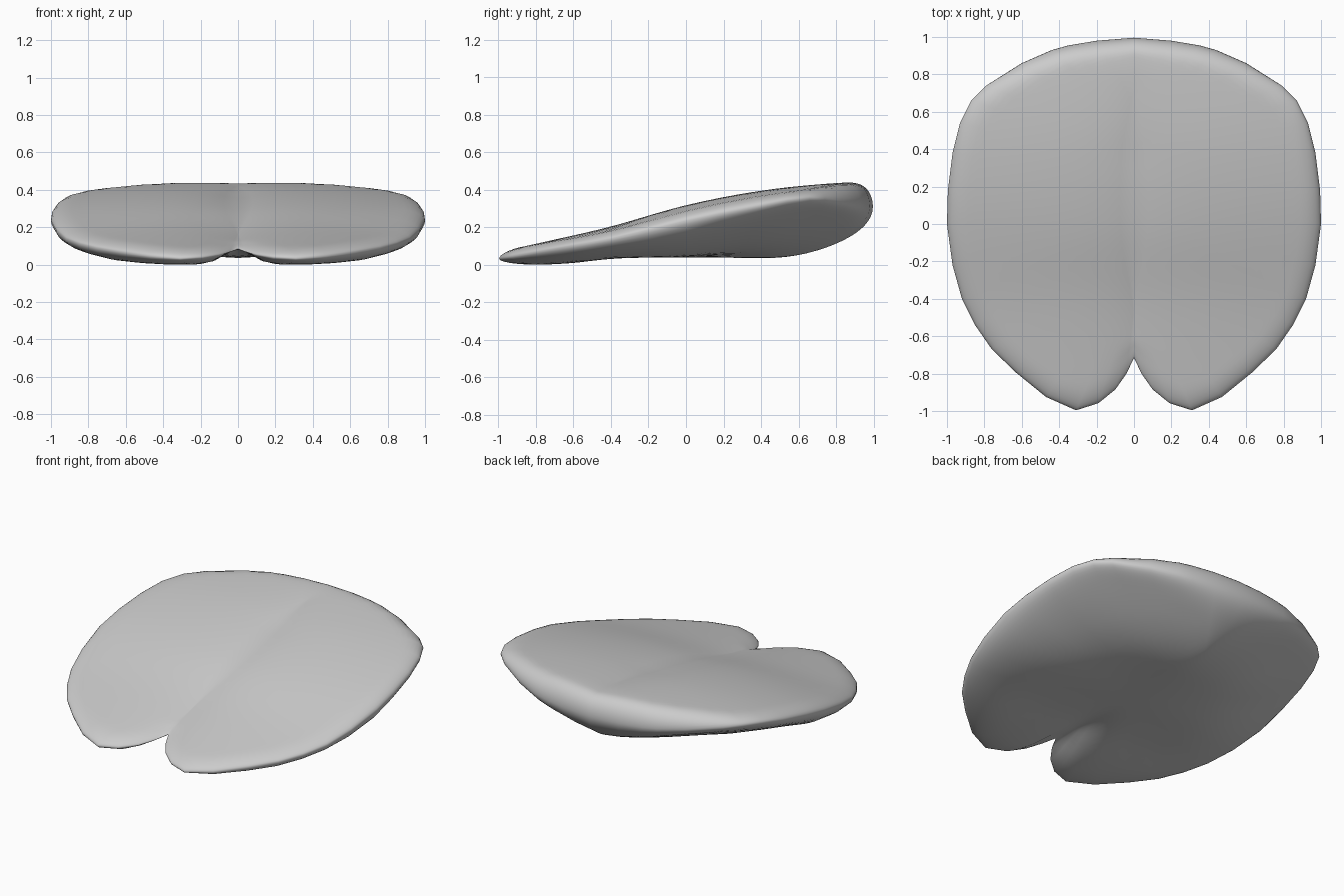
import bpy, bmesh, math
from mathutils import Vector
from mathutils.geometry import intersect_point_line

cube = bpy.data.objects.get("Cube")
if cube:
    bpy.data.objects.remove(cube, do_unlink=True)


def clamp(v):
    return min(max(v, 0), 1)


def curve(points, y):
    """Smooth curve of a value along y through a few points."""
    last = len(points) - 1
    y = min(max(y, points[0][0]), points[last][0])
    i = 0
    while i < last - 1 and y > points[i + 1][0]:
        i += 1

    def slope(k):
        a, b = points[max(k - 1, 0)], points[min(k + 1, last)]
        return (b[1] - a[1]) / (b[0] - a[0])

    (y0, v0), (y1, v1) = points[i], points[i + 1]
    h = y1 - y0
    s = (y - y0) / h
    return ((1 + 2 * s) * (1 - s) ** 2 * v0 + s * (1 - s) ** 2 * h * slope(i)
            + s * s * (3 - 2 * s) * v1 + s * s * (s - 1) * h * slope(i + 1))


# Left half outline, from the front notch round to the back
outline = [Vector(p) for p in (
    (0, -.715), (.04, -.8), (.1, -.885), (.19, -.958), (.31, -.996), (.47, -.925),
    (.63, -.795), (.76, -.67), (.85, -.54), (.92, -.4), (.97, -.22), (1, 0),
    (.995, .18), (.97, .38), (.93, .54), (.87, .66), (.79, .74), (.6, .86),
    (.44, .93), (.35, .955), (.2, .98), (0, .996))]

# Heights along the length: upper face, rim, underside and its front groove
top = [(-1, .08), (-.7, .145), (-.4, .215), (0, .328), (.4, .405), (.8, .442), (1, .44)]
rim = [(-1, .033), (-.71, .085), (-.4, .14), (0, .235), (.4, .315), (.66, .355), (1, .31)]
base = [(-1, 0), (-.8, 0), (-.6, .01), (-.4, .033), (0, .04), (.4, .036), (1, .036)]
groove = [(-.7, .07), (-.55, .058), (-.4, .032), (-.2, .005), (0, 0)]


def edge_distance(p):
    best = 9
    for a, b in zip(outline, outline[1:]):
        q, f = intersect_point_line(p, a, b)
        q = a.lerp(b, clamp(f))
        best = min(best, (p - q.to_2d()).length)
    return best


def rounding(d, radius):
    return math.sqrt(1 - (1 - min(d / radius, 1)) ** 2)


def height(p, upper):
    d, edge = edge_distance(p), curve(rim, p.y)
    if upper:
        crease = .036 * math.exp(-abs(p.x) / .17) * clamp(1.5 - 1.4 * p.y)
        goal = curve(top, p.y) - .05 * p.x ** 2 - crease
        return edge + (goal - edge) * rounding(d, .1)
    # The underside is a keel at the back and two lobes at the front
    radius = .13 + .45 * clamp((p.y + .95) / 1.15)
    radius += .6 * p.x ** 2 * clamp((p.y + .2) / .8)
    goal = curve(base, p.y) + curve(groove, p.y) * math.exp(-(p.x / .09) ** 2)
    goal += .25 * clamp(p.y / .8) * (math.hypot(p.x, .06) - .06)
    return edge + (goal - edge) * rounding(d, radius)


# Strips run from the middle seam out to the rim, above and below
bm = bmesh.new()
RINGS = 20
last = len(outline) - 1
rim_verts = [bm.verts.new((p.x, p.y, curve(rim, p.y))) for p in outline]
for upper in (True, False):
    strips = []
    for i, p in enumerate(outline):
        seam = Vector((0, -.5 + 1.2 * i / last))
        strip = []
        for k in range(RINGS):
            q = seam.lerp(p, math.sin(k / RINGS * math.pi / 2))
            strip.append(bm.verts.new((q.x, q.y, height(q, upper))))
        strips.append(strip + [rim_verts[i]])
    for a, b in zip(strips, strips[1:]):
        for k in range(RINGS):
            quad = [a[k], a[k + 1], b[k + 1], b[k]]
            bm.faces.new(quad if upper else quad[::-1])

# Mirror to the right half and weld the seam
geometry = bm.verts[:] + bm.edges[:] + bm.faces[:]
bmesh.ops.mirror(bm, geom=geometry, axis='X', merge_dist=-1)
bmesh.ops.remove_doubles(bm, verts=bm.verts[:], dist=.0005)
bmesh.ops.recalc_face_normals(bm, faces=bm.faces[:])

mesh = bpy.data.meshes.new("notched_cushion")
bm.to_mesh(mesh)
bm.free()
cushion = bpy.data.objects.new("notched_cushion", mesh)
bpy.context.collection.objects.link(cushion)

grey = bpy.data.materials.new("plain_grey")
grey.use_nodes = True
grey.diffuse_color = (.6, .6, .6, 1)
grey.node_tree.nodes["Principled BSDF"].inputs["Base Color"].default_value = (.6, .6, .6, 1)
mesh.materials.append(grey)
mesh.shade_smooth()
